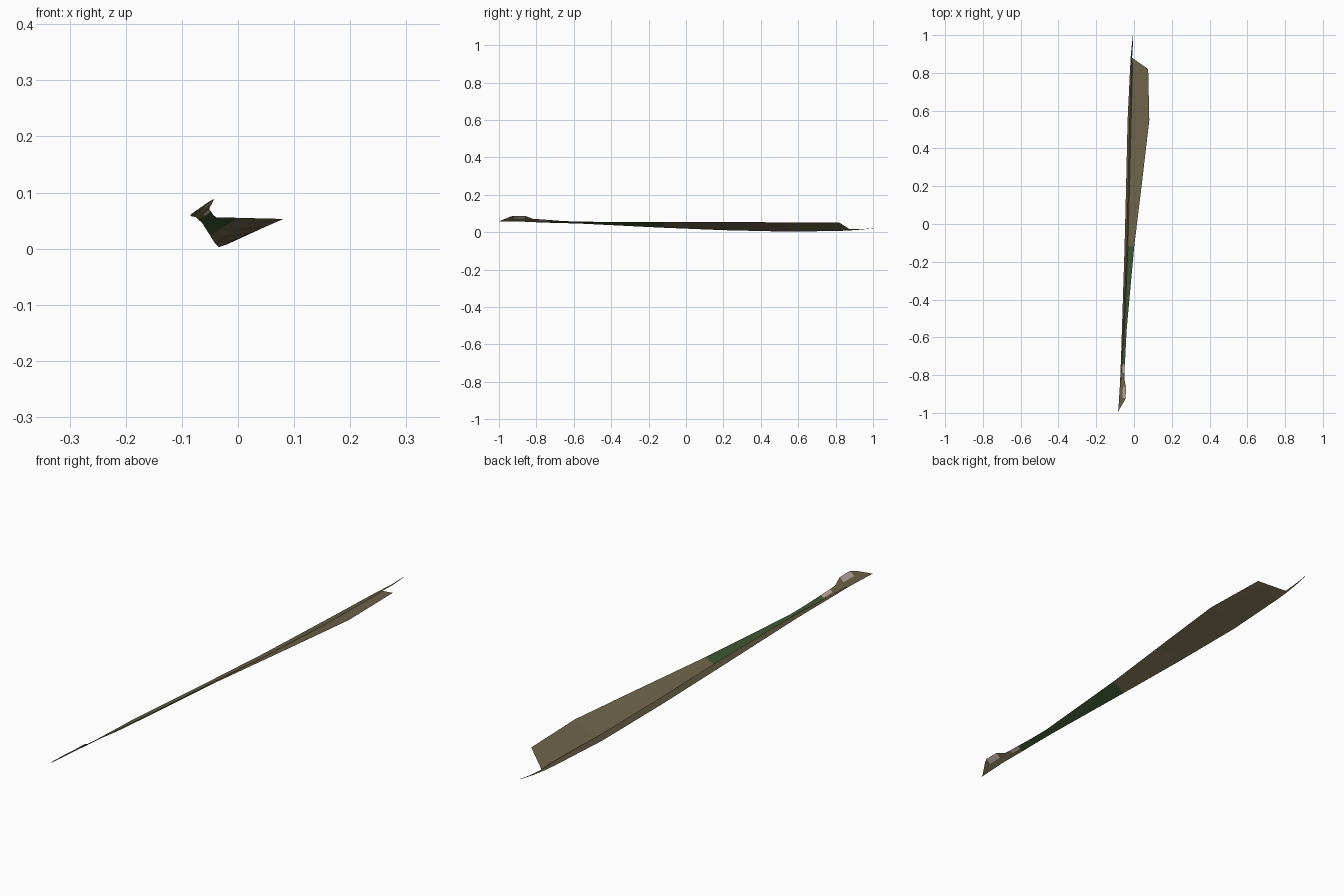
import bpy
import bmesh
from mathutils import Vector

if "Cube" in bpy.data.objects:
    bpy.data.objects.remove(bpy.data.objects["Cube"])


def material(name, rgb):
    m = bpy.data.materials.new(name)
    m.diffuse_color = (*rgb, 1)
    m.use_nodes = True
    m.node_tree.nodes["Principled BSDF"].inputs["Base Color"].default_value = m.diffuse_color
    return m


MATS = [material("dry brown", (0.16, 0.13, 0.07)),
        material("leaf green", (0.048, 0.092, 0.032)),
        material("pale pink", (0.52, 0.42, 0.37))]

# Leaf stations: y, left edge x z, right edge x z
STATIONS = [
    (-0.99, -0.084, 0.058, -0.083, 0.062),
    (-0.94, -0.080, 0.057, -0.053, 0.083),
    (-0.92, -0.079, 0.057, -0.044, 0.088),
    (-0.86, -0.075, 0.056, -0.043, 0.087),
    (-0.82, -0.073, 0.054, -0.051, 0.072),
    (-0.79, -0.072, 0.053, -0.051, 0.070),
    (-0.74, -0.070, 0.051, -0.048, 0.066),
    (-0.66, -0.067, 0.049, -0.044, 0.060),
    (-0.56, -0.064, 0.046, -0.039, 0.056),
    (-0.12, -0.050, 0.024, 0.001, 0.055),
    (0.20, -0.042, 0.011, 0.040, 0.054),
    (0.55, -0.034, 0.003, 0.081, 0.053),
    (0.82, -0.021, 0.007, 0.075, 0.051),
]
HEEL = (Vector((-0.018, 0.88, 0.010)), Vector((-0.010, 0.88, 0.013)))
COLS = 4


def left_right(s):
    y, lx, lz, rx, rz = s
    return Vector((lx, y, lz)), Vector((rx, y, rz))


def finish(bm, name):
    mesh = bpy.data.meshes.new(name)
    bm.to_mesh(mesh)
    bm.free()
    for m in MATS:
        mesh.materials.append(m)
    ob = bpy.data.objects.new(name, mesh)
    bpy.context.collection.objects.link(ob)
    return ob


def loft(bm, rows):
    """Join equal-length rows of points with faces."""
    vs = [[bm.verts.new(p) for p in row] for row in rows]
    for a, b in zip(vs, vs[1:]):
        for i in range(len(a) - 1):
            bm.faces.new((a[i], a[i + 1], b[i + 1], b[i]))


# Main blade: one tilted sheet
bm = bmesh.new()
rows = []
for s in STATIONS:
    l, r = left_right(s)
    rows.append([l.lerp(r, i / COLS) for i in range(COLS + 1)])
rows.append([HEEL[0].lerp(HEEL[1], i / COLS) for i in range(COLS + 1)])
loft(bm, rows)
for f in bm.faces:
    c = f.calc_center_median()
    if -0.74 < c.y < -0.12:
        f.material_index = 1          # green band
    elif -0.92 < c.y < -0.86 and c.z > 0.073:
        f.material_index = 2          # pale spot on the hooked edge
    elif -0.79 < c.y < -0.74 and c.z > 0.060:
        f.material_index = 2          # second pale spot
finish(bm, "leaf_blade")

# Midrib: raised fold along the low edge
bm = bmesh.new()
rows = []
for s in STATIONS[3:]:
    l, r = left_right(s)
    k = min(1.0, (s[0] + 0.95) / 0.6, (1.05 - s[0]) / 0.35)
    across = (r - l).normalized()
    foot = l + across * 0.021 * k + Vector((0, 0, 0.001))
    ridge = l + Vector((0.011 * k, 0, 0.019 * k))
    rows.append([l, ridge, foot])
rows.append([HEEL[0], HEEL[0].lerp(HEEL[1], 0.5) + Vector((0, 0, 0.005)), HEEL[1]])
loft(bm, rows)
finish(bm, "midrib_fold")

# Thin stalk tip at the back
bm = bmesh.new()
mid = HEEL[0].lerp(HEEL[1], 0.5)
tip = Vector((-0.005, 1.0, 0.021))
rows = [[HEEL[0], mid + Vector((0, 0, 0.005)), HEEL[1]]]
neck = mid.lerp(tip, 0.5) + Vector((0, 0, -0.002))
rows.append([neck + Vector((-0.003, 0, 0)), neck + Vector((0, 0, 0.002)), neck + Vector((0.003, 0, 0))])
rows.append([tip + Vector((-0.001, 0, 0)), tip + Vector((0, 0, 0.001)), tip + Vector((0.001, 0, 0))])
loft(bm, rows)
finish(bm, "stalk_tip")

# Pointed front end
bm = bmesh.new()
l, r = left_right(STATIONS[0])
bm.faces.new([bm.verts.new(p) for p in (Vector((-0.085, -1.0, 0.059)), r, l)])
finish(bm, "front_point")
